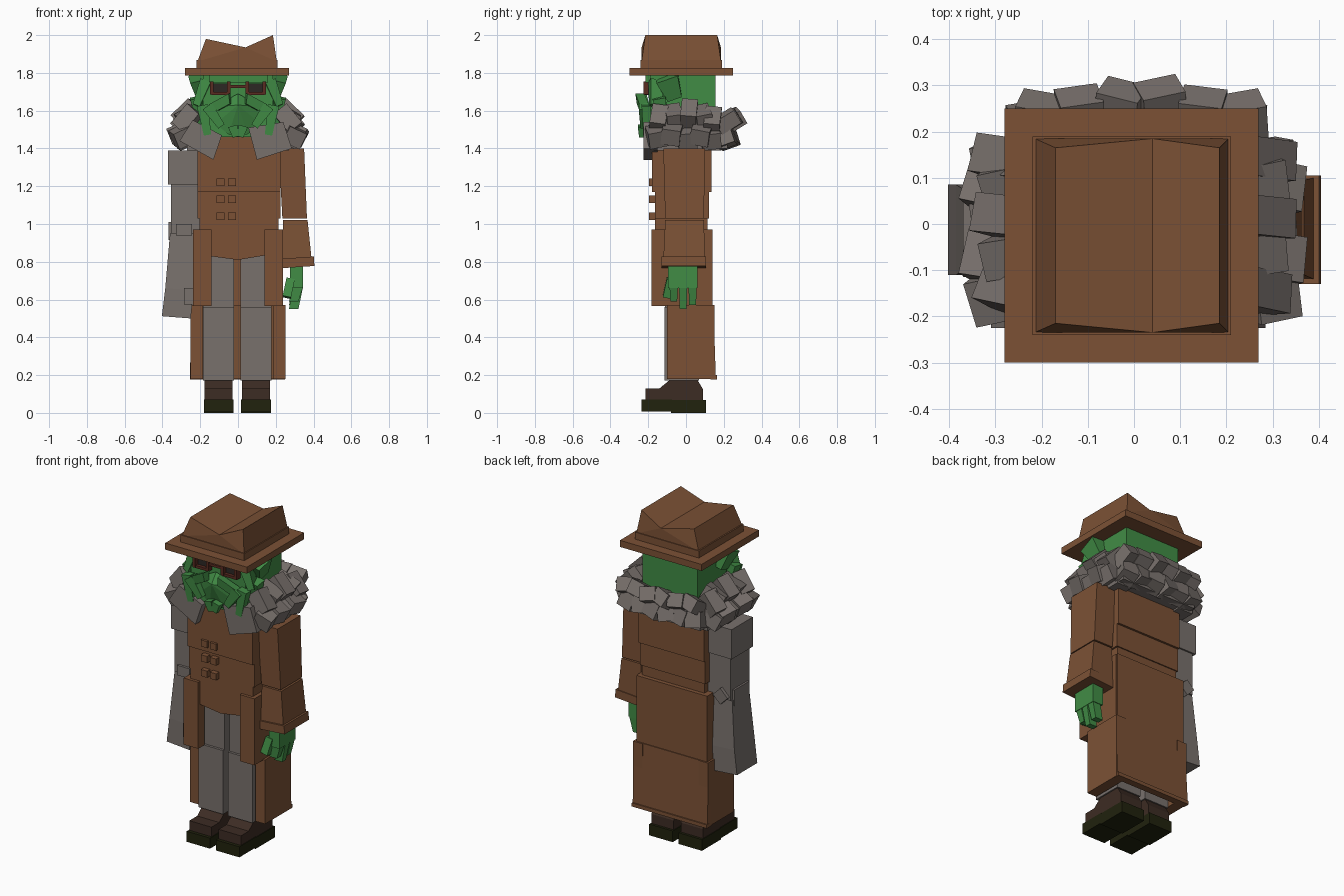
import bpy, bmesh, math
from mathutils import Vector, Euler

def mat(name, c):
    m = bpy.data.materials.new(name)
    m.diffuse_color = (*c, 1)
    return m

BROWN = mat("coat_brown", (0.20, 0.083, 0.036))
GREY = mat("cloth_grey", (0.19, 0.165, 0.152))
GREEN = mat("skin_green", (0.053, 0.265, 0.06))
BOOT = mat("boot_brown", (0.046, 0.025, 0.017))
SOLE = mat("sole_olive", (0.015, 0.016, 0.004))
FRAME = mat("frame_red_brown", (0.10, 0.025, 0.015))
LENS = mat("lens_dark", (0.025, 0.02, 0.017))

def mesh(name, verts, faces, m):
    me = bpy.data.meshes.new(name)
    me.from_pydata([tuple(v) for v in verts], [], faces)
    bm = bmesh.new()
    bm.from_mesh(me)
    bmesh.ops.recalc_face_normals(bm, faces=bm.faces)
    bm.to_mesh(me)
    bm.free()
    me.materials.append(m)
    ob = bpy.data.objects.new(name, me)
    bpy.context.collection.objects.link(ob)
    return ob

def loft(name, a, b, m):
    """Solid between two matching outlines."""
    n = len(a)
    faces = [tuple(range(n)), tuple(range(n, 2 * n))]
    faces += [(i, (i + 1) % n, n + (i + 1) % n, n + i) for i in range(n)]
    return mesh(name, list(a) + list(b), faces, m)

def rect(x0, x1, y0, y1, z):
    return [(x0, y0, z), (x1, y0, z), (x1, y1, z), (x0, y1, z)]

def box(name, x0, x1, y0, y1, z0, z1, m):
    return loft(name, rect(x0, x1, y0, y1, z0), rect(x0, x1, y0, y1, z1), m)

def front_plate(name, pts, y0, y1, m):
    return loft(name, [(x, y0, z) for x, z in pts], [(x, y1, z) for x, z in pts], m)

def side_plate(name, pts, x0, x1, m):
    return loft(name, [(x0, y, z) for y, z in pts], [(x1, y, z) for y, z in pts], m)

def block(name, c, s, rot, m, taper=1.0):
    """Tilted block, rotation in degrees, optional narrower lower end."""
    r = Euler([math.radians(v) for v in rot]).to_matrix()
    x, y, z = (v / 2 for v in s)
    t = taper
    ends = [rect(-x * t, x * t, -y * t, y * t, -z), rect(-x, x, -y, y, z)]
    return loft(name, *[[Vector(c) + r @ Vector(p) for p in e] for e in ends], m)

# Hat: brim, band and creased crown
box("hat_brim", -0.28, 0.27, -0.30, 0.25, 1.785, 1.825, BROWN)
box("hat_band", -0.22, 0.21, -0.24, 0.19, 1.825, 1.868, BROWN)
crown = [(-0.215, -0.235, 1.86), (0.205, -0.235, 1.86), (0.185, -0.215, 2.0),
         (0.04, -0.235, 1.935), (-0.17, -0.215, 1.98)]
crown += [(x, -0.05 - y, z) for x, y, z in crown]
mesh("hat_crown", crown,
     [(0, 1, 3), (1, 2, 3), (0, 3, 4), (5, 6, 8), (6, 7, 8), (5, 8, 9),
      (0, 1, 6, 5), (1, 2, 7, 6), (2, 3, 8, 7), (3, 4, 9, 8), (4, 0, 5, 9)], BROWN)

# Head, brow and faceted beard
box("head", -0.185, 0.185, -0.19, 0.155, 1.46, 1.79, GREEN)
box("brow", -0.15, 0.16, -0.215, -0.18, 1.75, 1.785, GREEN)
beard = [(0.0, -0.21, 1.69), (0.13, -0.19, 1.62), (0.12, -0.19, 1.53), (0.05, -0.20, 1.475),
         (-0.05, -0.20, 1.475), (-0.12, -0.19, 1.53), (-0.13, -0.19, 1.62), (0, -0.255, 1.63)]
mesh("beard", beard, [(i, (i + 1) % 7, 7) for i in range(7)] + [tuple(range(7))], GREEN)
for s in (-1, 1):
    # Hanging strands and cheek lumps
    for c, d, r in (((0.205, -0.08, 1.72), (0.08, 0.12, 0.12), (20, s * 15, 0)),
                    ((0.19, -0.16, 1.69), (0.06, 0.08, 0.14), (-10, s * -20, s * 15)),
                    ((0.215, -0.13, 1.60), (0.05, 0.07, 0.14), (10, s * 12, 0)),
                    ((0.175, -0.21, 1.55), (0.06, 0.05, 0.16), (0, s * 10, 0)),
                    ((0.125, -0.225, 1.57), (0.06, 0.05, 0.13), (0, s * 35, 0)),
                    ((0.085, -0.235, 1.64), (0.12, 0.05, 0.05), (0, s * 28, s * 12)),
                    ((0.02, -0.235, 1.49), (0.05, 0.04, 0.06), (0, s * 15, 0))):
        block("beard_strand", (s * c[0], c[1], c[2]), d, r, GREEN, 0.65)
    # Spectacles
    cx = s * 0.095
    box("lens", cx - 0.04, cx + 0.04, -0.2, -0.194, 1.695, 1.745, LENS)
    for dx in (-0.045, 0.045):
        box("lens_rim", cx + dx - 0.009, cx + dx + 0.009, -0.225, -0.19, 1.685, 1.755, FRAME)
    box("lens_rim_lower", cx - 0.045, cx + 0.045, -0.22, -0.19, 1.682, 1.698, FRAME)
box("spectacle_bridge", -0.05, 0.05, -0.22, -0.19, 1.72, 1.735, FRAME)

# Shaggy collar: core slabs, lapels and tilted tufts
box("collar_left", -0.27, -0.17, -0.17, 0.18, 1.39, 1.52, GREY)
box("collar_right", 0.17, 0.27, -0.17, 0.18, 1.39, 1.52, GREY)
box("collar_back", -0.25, 0.26, 0.12, 0.22, 1.40, 1.54, GREY)
front_plate("lapel_left", [(-0.31, 1.44), (-0.13, 1.34), (-0.085, 1.47), (-0.24, 1.55)], -0.225, -0.15, GREY)
front_plate("lapel_right", [(0.055, 1.51), (0.10, 1.34), (0.285, 1.40), (0.24, 1.54)], -0.225, -0.15, GREY)
for s in (-1, 1):
    for i, y in enumerate((-0.155, -0.075, 0.005, 0.08, 0.13)):
        tilt = (12, -9, 6, -12, 8)[i]
        out = (0, 0.012, -0.008, 0.01, -0.01)[i]
        block("collar_tuft_low", (s * (0.295 + out), y, 1.465 + out), (0.10, 0.10, 0.09),
              (tilt, s * 25, tilt), GREY)
        block("collar_tuft_high", (s * (0.265 - out), y + 0.01, 1.555 + (0.03 if i == 2 else out)),
              (0.13, 0.085, 0.09), (-tilt, s * (38 + tilt), -tilt), GREY)
for i in range(6):
    x = -0.215 + i * 0.088
    t = (10, -8, 14, -12, 7, -10)[i]
    peak = (0, 0.012, 0.025, 0.03, 0.01, 0)[i]
    block("collar_tuft_back_low", (x, 0.205 + peak * 0.5, 1.455), (0.10, 0.10, 0.09), (20, t, t), GREY)
    block("collar_tuft_back_high", (x + 0.01, 0.215 + peak, 1.545), (0.095, 0.12, 0.08), (32, -t, -t), GREY)

# Coat body with buttons
box("coat_chest", -0.215, 0.225, -0.18, 0.135, 1.17, 1.475, BROWN)
box("coat_waist", -0.215, 0.225, -0.165, 0.122, 1.03, 1.17, BROWN)
box("coat_belt", -0.205, 0.215, -0.165, 0.115, 0.95, 1.03, BROWN)
for z in (1.04, 1.13, 1.22):
    for x in (-0.093, -0.032):
        box("button", x - 0.021, x + 0.021, -0.195, -0.16, z - 0.02, z + 0.02, BROWN)

# Coat skirt, open at the front
front_plate("skirt_apron", [(-0.15, 0.97), (-0.15, 0.83), (0, 0.81), (0.15, 0.835), (0.15, 0.97)],
            -0.165, -0.10, BROWN)
box("skirt_top", -0.235, 0.23, -0.12, 0.13, 0.90, 0.97, BROWN)
box("skirt_back", -0.24, 0.235, 0.09, 0.14, 0.565, 0.97, BROWN)
loft("skirt_back_lower", rect(-0.255, 0.25, 0.12, 0.158, 0.18), rect(-0.245, 0.24, 0.10, 0.145, 0.57), BROWN)
box("skirt_hem", -0.255, 0.25, 0.13, 0.165, 0.178, 0.20, BROWN)
for s in (-1, 1):
    x0, x1 = sorted((s * 0.19, s * 0.238))
    box("skirt_side", x0, x1, -0.12, 0.13, 0.565, 0.97, BROWN)
    x0, x1 = sorted((s * 0.14, s * 0.238))
    box("skirt_flap", x0, x1, -0.183, -0.12, 0.565, 0.97, BROWN)
    x0, x1 = sorted((s * 0.188, s * 0.252))
    box("skirt_side_lower", x0, x1, -0.10, 0.15, 0.18, 0.57, BROWN)

# Legs and boots
for x0, x1 in ((-0.185, -0.02), (0.012, 0.178)):
    box("trouser_upper", x0, x1, -0.10, 0.075, 0.5, 0.90, GREY)
    box("trouser_lower", x0, x1, -0.115, 0.07, 0.172, 0.56, GREY)
    a, b = x0 + 0.008, x1 - 0.008
    side_plate("boot", [(-0.215, 0.06), (-0.215, 0.13), (-0.14, 0.13), (-0.085, 0.175),
                        (0.06, 0.175), (0.09, 0.125), (0.09, 0.06)], a, b, BOOT)
    box("sole_toe", a - 0.004, b + 0.004, -0.235, -0.075, 0.008, 0.072, SOLE)
    box("sole_heel", a - 0.004, b + 0.004, -0.08, 0.105, 0.0, 0.068, SOLE)

# Right sleeve, cuff and hand
loft("sleeve_upper", rect(0.235, 0.365, -0.11, 0.095, 1.03), rect(0.215, 0.35, -0.12, 0.10, 1.40), BROWN)
loft("sleeve_lower", rect(0.235, 0.39, -0.12, 0.10, 0.81), rect(0.238, 0.368, -0.11, 0.095, 1.022), BROWN)
block("cuff", (0.318, -0.0125, 0.797), (0.17, 0.235, 0.05), (0, -4, 0), BROWN)
box("palm", 0.275, 0.345, -0.095, 0.06, 0.66, 0.78, GREEN)
for i, y in enumerate((-0.065, -0.015, 0.035)):
    low = (0.59, 0.55, 0.57)[i]
    loft("finger", rect(0.27, 0.32, y - 0.018, y + 0.018, low),
         rect(0.29, 0.345, y - 0.022, y + 0.022, 0.67), GREEN)
block("thumb", (0.268, -0.09, 0.66), (0.045, 0.045, 0.10), (-12, 12, 0), GREEN)

# Left sleeve wrapped in grey cloth
box("wrap_upper", -0.37, -0.205, -0.115, 0.09, 1.21, 1.39, GREY)
box("wrap_middle", -0.355, -0.205, -0.105, 0.08, 0.95, 1.22, GREY)
box("wrap_elbow", -0.367, -0.235, -0.085, 0.06, 0.915, 1.01, GREY)
block("wrap_knot", (-0.285, -0.095, 0.97), (0.085, 0.05, 0.06), (0, 0, 0), GREY)
block("wrap_knot_back", (-0.30, 0.075, 0.97), (0.07, 0.05, 0.07), (0, 45, 0), GREY)
loft("wrap_bell", [(-0.385, -0.11, 0.66), (-0.235, -0.11, 0.65), (-0.235, 0.085, 0.65), (-0.385, 0.085, 0.66)],
     rect(-0.36, -0.225, -0.095, 0.07, 0.95), GREY)
loft("wrap_bell_lower", [(-0.403, -0.11, 0.512), (-0.25, -0.11, 0.50), (-0.25, 0.085, 0.50), (-0.403, 0.085, 0.512)],
     [(-0.385, -0.11, 0.66), (-0.235, -0.11, 0.65), (-0.235, 0.085, 0.65), (-0.385, 0.085, 0.66)], GREY)
box("wrap_end", -0.285, -0.235, -0.12, -0.05, 0.575, 0.66, GREY)
